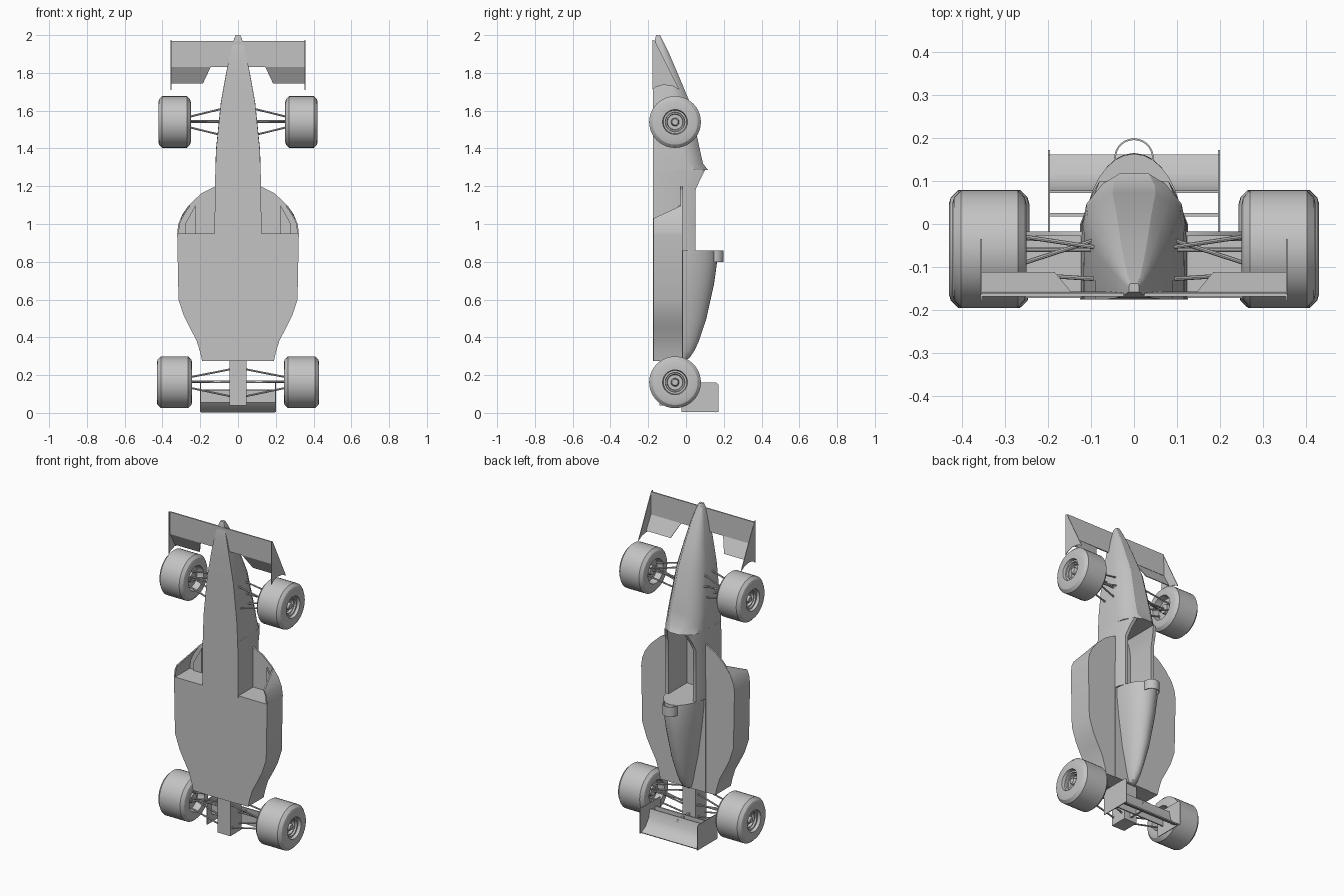
import bpy, bmesh, math
from mathutils import Vector

if "Cube" in bpy.data.objects:
    bpy.data.objects.remove(bpy.data.objects["Cube"])

grey = bpy.data.materials.new("body_grey")
grey.diffuse_color = (0.55, 0.55, 0.55, 1)
grey.use_nodes = True
grey.node_tree.nodes["Principled BSDF"].inputs["Base Color"].default_value = grey.diffuse_color


def build(name, verts, faces, mirror=False):
    me = bpy.data.meshes.new(name)
    me.from_pydata(verts, [], faces)
    bm = bmesh.new()
    bm.from_mesh(me)
    bmesh.ops.remove_doubles(bm, verts=bm.verts, dist=1e-5)
    bmesh.ops.recalc_face_normals(bm, faces=bm.faces)
    bm.to_mesh(me)
    bm.free()
    me.materials.append(grey)
    ob = bpy.data.objects.new(name, me)
    bpy.context.collection.objects.link(ob)
    if mirror:
        ob.modifiers.new("mirror", 'MIRROR')
    return ob


def loft(name, rings, mirror=False):
    """Closed rings of equal length joined in order, with end caps."""
    n = len(rings[0])
    verts = [p for r in rings for p in r]
    faces = [(i * n + j, i * n + (j + 1) % n, (i + 1) * n + (j + 1) % n, (i + 1) * n + j)
             for i in range(len(rings) - 1) for j in range(n)]
    faces += [tuple(range(n)), tuple(range(len(verts) - n, len(verts)))]
    return build(name, verts, faces, mirror)


def prism_x(name, yz, x0, x1, mirror=False):
    return loft(name, [[(x, y, z) for y, z in yz] for x in (x0, x1)], mirror)


def box(name, x0, x1, y0, y1, z0, z1, mirror=False):
    return prism_x(name, [(y0, z0), (y1, z0), (y1, z1), (y0, z1)], x0, x1, mirror)


def both_sides(half, z):
    """Full ring from a right-hand half section."""
    return [(x, y, z) for x, y in half] + [(-x, y, z) for x, y in reversed(half)]


def rod(name, a, b, r=0.005, n=8):
    a, b = Vector(a), Vector(b)
    d = (b - a).normalized()
    u = d.cross(Vector((0, 0, 1))).normalized()
    v = d.cross(u)
    ring = [(u * math.cos(t) + v * math.sin(t)) * r
            for t in (2 * math.pi * i / n for i in range(n))]
    return loft(name, [[tuple(p + q) for q in ring] for p in (a, b)], True)


# Nose and scuttle: z, half width, bottom, shoulder, top half width, top
nose = [(2.0, .012, -.158, -.146, .008, -.138),
        (1.97, .024, -.166, -.136, .014, -.122),
        (1.9, .042, -.172, -.118, .022, -.088),
        (1.8, .062, -.175, -.095, .030, -.045),
        (1.645, .090, -.175, -.065, .040, .02),
        (1.4, .115, -.175, -.02, .050, .072),
        (1.32, .118, -.175, .0, .048, .09),
        (1.285, .119, -.175, .0, .034, .117)]
rings = []
for z, w, yb, ys, tw, yt in nose:
    mid = ((w * .93, ys + (yt - ys) * .4), (tw + (w - tw) * .45, ys + (yt - ys) * .8))
    rings.append(both_sides([(w, yb), (w * 1.01, ys), *mid, (tw, yt)], z))
loft("nose", rings)

# Open cockpit tub
rings = []
for z, w, top, inner in [(1.285, .12, .1, .06), (1.235, .121, .075, .075),
                         (1.18, .122, .05, .085), (.86, .125, .05, .085)]:
    rings.append(both_sides([(w, -.175), (w, .0), (inner + .02, top),
                             (inner, top), (inner, -.13)], z))
loft("cockpit_tub", rings)
box("rear_tub", -.125, .125, -.175, -.015, .275, .86)

# Arched engine cover
rings = []
for z, w, top in [(.86, .115, .163), (.8, .113, .165), (.68, .1, .148), (.5, .075, .108),
                  (.38, .05, .068), (.33, .04, .045), (.29, .03, .018), (.275, .025, -.01)]:
    rings.append([(w * math.cos(t), -.025 + (top + .025) * math.sin(t), z)
                  for t in (math.pi * i / 16 for i in range(17))])
loft("engine_cover", rings)

# Thin open scoop above the engine cover
arc = [math.pi * (i / 16 * 1.2 - .1) for i in range(17)]
ring = [(r * math.cos(t), .153 + r * math.sin(t)) for r, ts in
        ((.046, arc), (.042, arc[::-1])) for t in ts]
loft("air_scoop", [[(x, y, z) for x, y in ring] for z in (.8, .86)])

# Sidepods: main body, forward roof and outer intake wall
tail = [(.1, .275), (.19, .275), (.2, .32), (.22, .385), (.255, .45), (.285, .51), (.315, .6)]
pod = tail + [(.322, .95), (.1, .95)]
loft("sidepod", [[(x, y, z) for x, z in pod] for y in (-.172, -.018)], True)
front = [(.1, .95), (.322, .95), (.315, 1.0), (.295, 1.05), (.25, 1.11),
         (.19, 1.165), (.12, 1.2), (.1, 1.2)]
loft("sidepod_roof", [[(x, y, z) for x, z in front] for y in (-.028, -.018)], True)
wall = [((.322, .95), (.322, .95)), ((.316, 1.0), (.316, 1.0)),
        ((.303, 1.03), (.295, 1.05)), ((.303, 1.03), (.26, 1.1))]
rings = [[(b[0], -.172, b[1]), (t[0], -.02, t[1]), (t[0] - .008, -.02, t[1]),
          (b[0] - .008, -.172, b[1])] for b, t in wall]
loft("intake_wall", rings, True)
loft("intake_vane", [[(.225, y, .95), (.28, y, .95), (.28, y, 1.0), (.225, y, 1.1)]
                     for y in (-.04, -.027)], True)

# Front wing with flaps and end plates
prism_x("front_wing", [(-.168, 1.97), (-.16, 1.97), (-.157, 1.83), (-.165, 1.83)], -.355, .355)
loft("front_flap", [[(.145, y, 1.83), (.355, y, 1.83), (.355, y + .048, 1.745),
                     (.185, y + .048, 1.745)] for y in (-.165, -.159)], True)
prism_x("front_end_plate", [(-.178, 1.975), (-.165, 1.97), (-.035, 1.71), (-.07, 1.73),
                            (-.12, 1.737), (-.16, 1.725), (-.178, 1.71)], .353, .357, True)

# Gearbox and rear wing
box("gearbox", -.045, .045, -.14, -.03, .04, .28)
prism_x("rear_wing", [(.072, .125), (.078, .125), (.09, .07), (.12, .03), (.162, .008),
                      (.158, .002), (.112, .024), (.08, .066)], -.197, .197)
box("rear_beam", -.197, .197, .017, .025, .055, .12)
prism_x("rear_end_plate", [(-.025, .004), (.172, .004), (.172, .148), (.16, .16),
                           (-.025, .16)], .195, .2, True)
box("wing_post", -.006, .006, -.04, .085, .06, .11)

# Wheels turned around the axle: profile as (distance across tyre, radius)
tyre = [(.155, 0), (.155, .016), (.15, .02), (.13, .022), (.13, .04), (.145, .043),
        (.145, .05), (.155, .052), (.155, .062), (.172, .066), (.172, .105), (.168, .12),
        (.152, .137), (.02, .137), (.004, .12), (0, .105), (0, .075), (.04, .07),
        (.04, .03), (.02, .028), (.02, 0)]


def wheel(name, x0, width, z, n=40):
    rings = []
    for i in range(n):
        t = 2 * math.pi * i / n
        rings.append([(x0 + d * width / .172, -.058 + r * math.cos(t), z + r * math.sin(t))
                      for d, r in tyre])
    m = len(tyre)
    faces = [(i * m + j, i * m + j + 1, (i + 1) % n * m + j + 1, (i + 1) % n * m + j)
             for i in range(n) for j in range(m - 1)]
    build(name, [p for r in rings for p in r], faces, True)


wheel("front_wheel", .25, .172, 1.54)
wheel("rear_wheel", .243, .187, .162)

# Suspension arms: upper and lower wishbones, link and pushrod
for end, z, xb, fore, aft in (("front", 1.54, .085, .07, -.07), ("rear", .162, .035, .07, -.075)):
    for level, yw, yb in (("upper", -.025, -.055), ("lower", -.115, -.128)):
        for part, dz in (("fore", fore), ("aft", aft)):
            rod(f"{end}_{level}_{part}_arm", (.285, yw, z + dz * .3), (xb, yb, z + dz))
    rod(f"{end}_link", (.285, -.06, z), (xb, -.06, z))
    rod(f"{end}_pushrod", (.285, -.1, z + .005), (xb, -.035, z + .005))

# Smooth the curved surfaces, keep the creases
bpy.ops.object.select_all(action='SELECT')
bpy.context.view_layer.objects.active = bpy.context.selected_objects[0]
bpy.ops.object.shade_smooth_by_angle(angle=math.radians(28))
